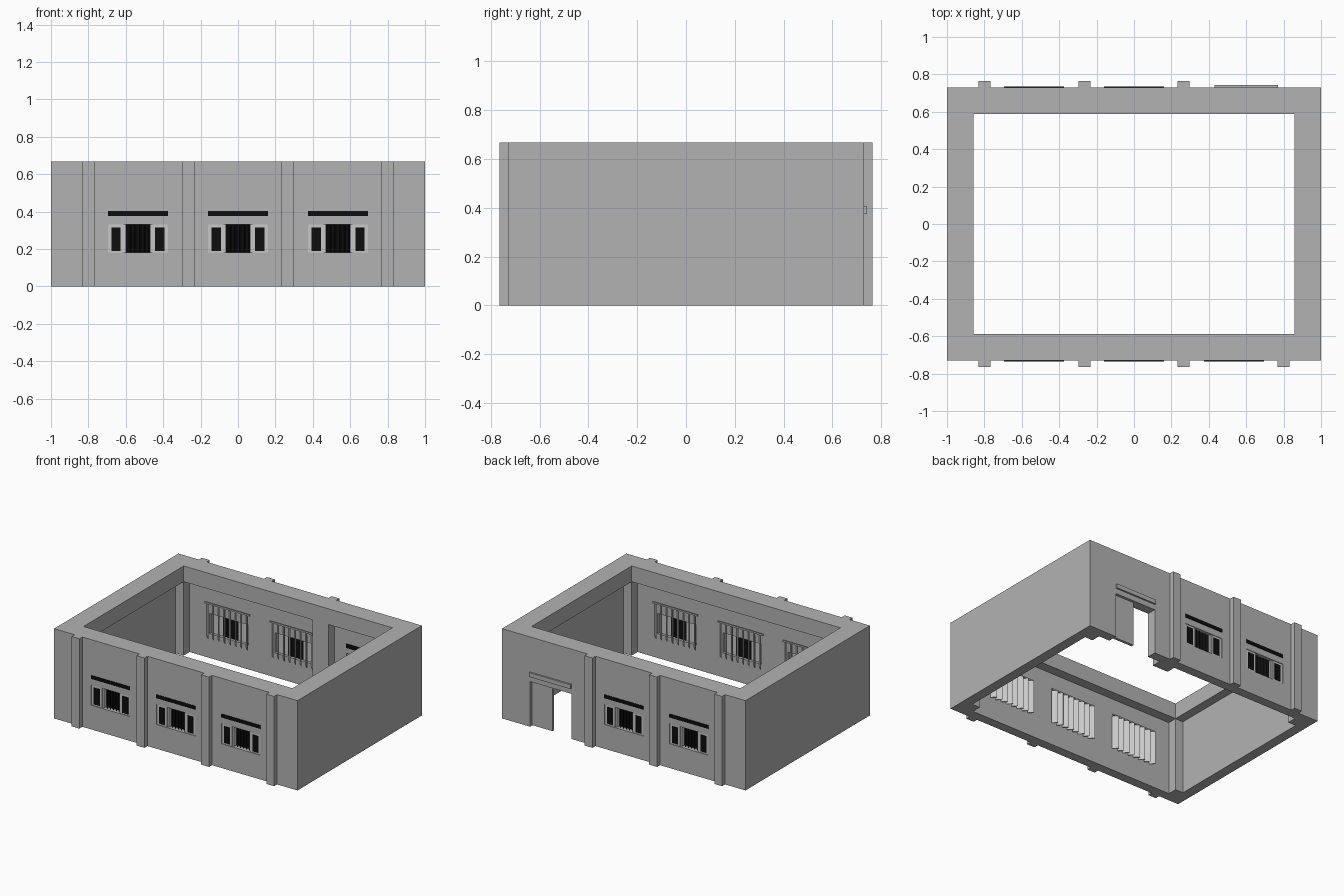
import bpy, bmesh, math
from mathutils import Matrix, Vector

if "Cube" in bpy.data.objects:
    bpy.data.objects.remove(bpy.data.objects["Cube"])

H = 0.667          # wall height
Y = 0.73           # outer wall plane
YI = 0.66          # inner recessed wall plane
BAY = 0.535        # bay spacing


def material(name, v):
    m = bpy.data.materials.new(name)
    m.use_nodes = True
    m.diffuse_color = (v, v, v, 1)
    m.node_tree.nodes["Principled BSDF"].inputs["Base Color"].default_value = (v, v, v, 1)
    return m


WALL = material("wall grey", 0.45)
FRAME = material("frame light grey", 0.57)
BLACK = material("glass black", 0.004)


def finish(bm, name, mat):
    me = bpy.data.meshes.new(name)
    bmesh.ops.recalc_face_normals(bm, faces=bm.faces)
    bm.to_mesh(me)
    bm.free()
    me.materials.append(mat)
    ob = bpy.data.objects.new(name, me)
    bpy.context.scene.collection.objects.link(ob)
    return ob


def add_box(bm, x, y, z, turn=0.0):
    """Add a box given (low, high) pairs, turned about its own upright axis."""
    centre = Vector([(a + b) / 2 for a, b in (x, y, z)])
    size = [abs(b - a) for a, b in (x, y, z)]
    mat = Matrix.Translation(centre) @ Matrix.Rotation(turn, 4, "Z") @ Matrix.Diagonal((*size, 1))
    bmesh.ops.create_cube(bm, size=1, matrix=mat)


def box(name, x, y, z, mat):
    bm = bmesh.new()
    add_box(bm, x, y, z)
    return finish(bm, name, mat)


def cut(target, cutter):
    mod = target.modifiers.new("cut", "BOOLEAN")
    mod.operation = "DIFFERENCE"
    mod.solver = "EXACT"
    mod.object = cutter
    bpy.context.view_layer.objects.active = target
    bpy.ops.object.modifier_apply(modifier=mod.name)
    bpy.data.objects.remove(cutter)


def slats(name, cx, y, width, z, count, blade, mat, rod=False):
    """A row of upright blades, all turned the same way."""
    bm = bmesh.new()
    pitch = width / count
    for i in range(count):
        x = cx - width / 2 + pitch * (i + 0.5)
        add_box(bm, (x - blade / 2, x + blade / 2), (y - 0.002, y + 0.002), z, -math.pi / 4)
    if rod:
        add_box(bm, (cx - width / 2, cx + width / 2), (y - 0.005, y + 0.005), (z[1], z[1] + 0.01))
    return finish(bm, name, mat)


# Shell: solid block, hollowed below the ring beam leaving corner columns
shell = box("wall_shell", (-1, 1), (-Y, Y), (0, H), WALL)
bm = bmesh.new()
outline = []
for sx, sy in ((1, 1), (-1, 1), (-1, -1), (1, -1)):
    corner = [(0.925, 0.59), (0.86, 0.59), (0.86, YI)]
    if sx * sy < 0:
        corner.reverse()
    outline += [bm.verts.new((sx * x, sy * y, -0.1)) for x, y in corner]
base = bm.faces.new(outline)
top = bmesh.ops.extrude_face_region(bm, geom=[base])["geom"]
bmesh.ops.translate(bm, vec=(0, 0, 0.65), verts=[v for v in top if isinstance(v, bmesh.types.BMVert)])
cut(shell, finish(bm, "room_cutter", WALL))
cut(shell, box("beam_cutter", (-0.858, 0.858), (-0.588, 0.588), (0.5, H + 0.1), WALL))


def window(cx, s, tag):
    """Window bay on the front (s=-1) or back (s=1) wall."""
    z0, z1 = 0.18, 0.33
    cut(shell, box("window_cutter", (cx - 0.16, cx + 0.16), (s * 0.6, s * 0.8), (z0, z1), WALL))
    for side in (-1, 1):
        edge, inner = cx + side * 0.16, cx + side * 0.077
        box(tag + "_side_frame", (inner, edge), (s * 0.68, s * 0.725), (z0, z1), FRAME)
        box(tag + "_side_glass", (cx + side * 0.092, cx + side * 0.142),
            (s * 0.72, s * 0.727), (0.19, 0.315), BLACK)
        box(tag + "_mullion", (cx + side * 0.064, inner), (s * 0.68, s * 0.718), (z0, z1), FRAME)
    box(tag + "_centre_glass", (cx - 0.064, cx + 0.064), (s * 0.68, s * 0.69), (z0, z1), BLACK)
    slats(tag + "_centre_louvres", cx, s * 0.7, 0.125, (z0, z1), 5, 0.024, BLACK)
    box(tag + "_lintel", (cx - 0.16, cx + 0.16), (s * 0.72, s * 0.734), (0.377, 0.403), BLACK)
    slats(tag + "_blind", cx, s * 0.638, 0.37, (0.16, 0.41), 8, 0.045, FRAME, rod=True)


for i, cx in enumerate((-BAY, 0, BAY)):
    window(cx, -1, "front_window_%d" % (i + 1))
for i, cx in enumerate((-BAY, 0)):
    window(cx, 1, "back_window_%d" % (i + 1))

# Doorway with one closed leaf and a lintel
cut(shell, box("door_cutter", (0.43, 0.77), (0.6, 0.8), (-0.1, 0.335), WALL))
box("door_leaf", (0.6, 0.77), (0.69, 0.71), (0.005, 0.335), WALL)
box("door_lintel", (0.43, 0.77), (0.71, 0.742), (0.375, 0.407), WALL)
box("door_lintel_inner_panel", (0.43, 0.77), (0.655, 0.662), (0.377, 0.407), BLACK)
box("door_inner_column", (0.2, 0.33), (0.59, 0.67), (0, 0.56), WALL)

# Outer pilasters
for s, places in ((-1, (-0.8, -0.265, 0.265, 0.8)), (1, (-0.8, -0.265, 0.265))):
    for x in places:
        box("pilaster", (x - 0.032, x + 0.032), (s * 0.7, s * 0.765), (0, H), WALL)
